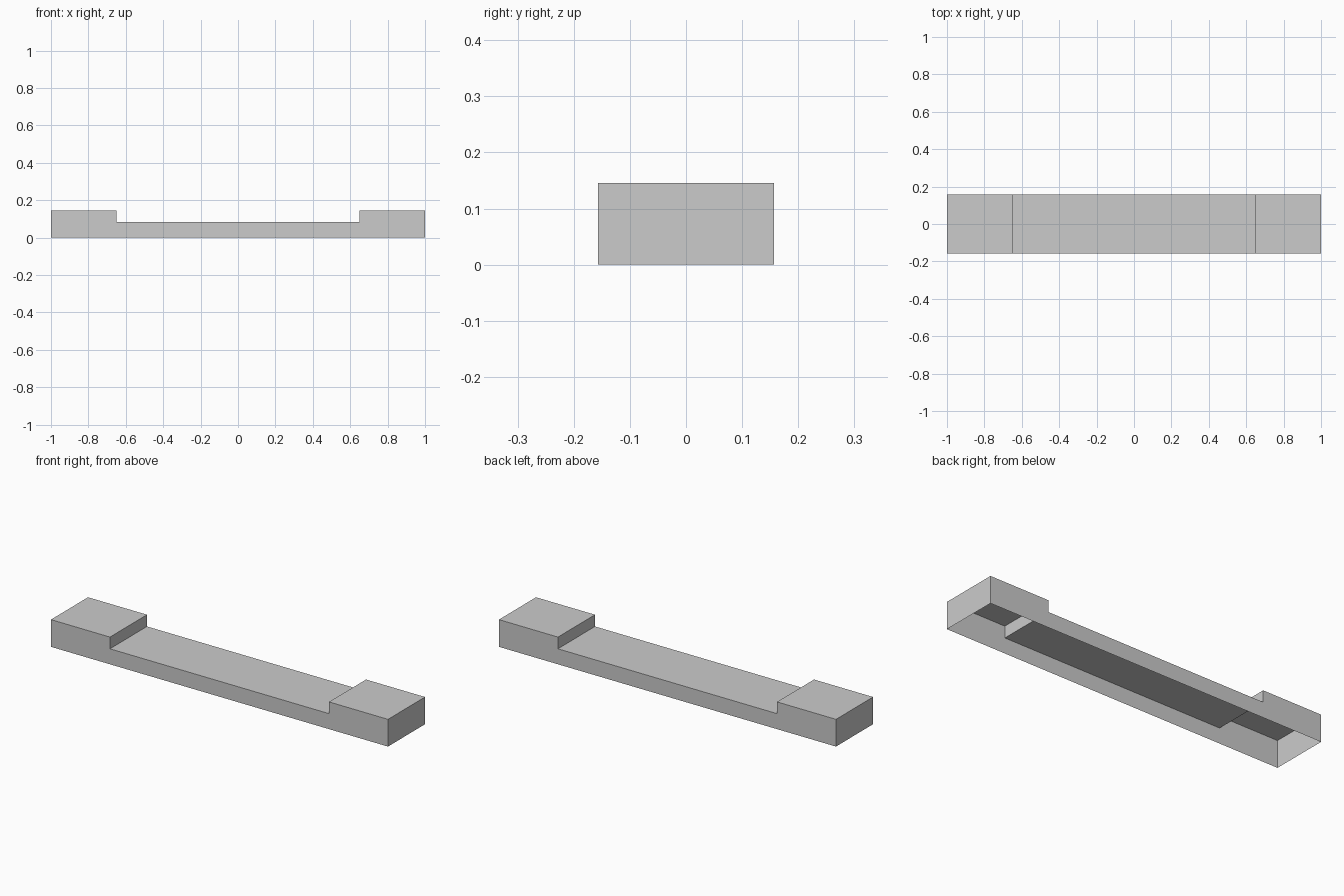
import bpy
import bmesh

if "Cube" in bpy.data.objects:
    bpy.data.objects.remove(bpy.data.objects["Cube"])

HALF_L, STEP_X, HALF_W = 1.0, 0.65, 0.157
TOP_Z, DECK_Z = 0.146, 0.083

# Side profile: left half, then mirrored to the right
left = [(-HALF_L, 0), (-HALF_L, TOP_Z), (-STEP_X, TOP_Z), (-STEP_X, DECK_Z)]
profile = left + [(-x, z) for x, z in reversed(left)]

bm = bmesh.new()
front = [bm.verts.new((x, -HALF_W, z)) for x, z in profile]
back = [bm.verts.new((x, HALF_W, z)) for x, z in profile]

# Front and back walls
bm.faces.new(front[::-1])
bm.faces.new(back)

# Ends, raised blocks and deck; the underside stays open
for i in range(len(profile) - 1):
    bm.faces.new((front[i], front[i + 1], back[i + 1], back[i]))

# Point all faces outwards
bmesh.ops.recalc_face_normals(bm, faces=bm.faces)
if max(bm.faces, key=lambda f: f.calc_center_median().z).normal.z < 0:
    bmesh.ops.reverse_faces(bm, faces=bm.faces)

mesh = bpy.data.meshes.new("stepped_shell")
bm.to_mesh(mesh)
bm.free()
shell = bpy.data.objects.new("stepped_shell", mesh)
bpy.context.collection.objects.link(shell)
